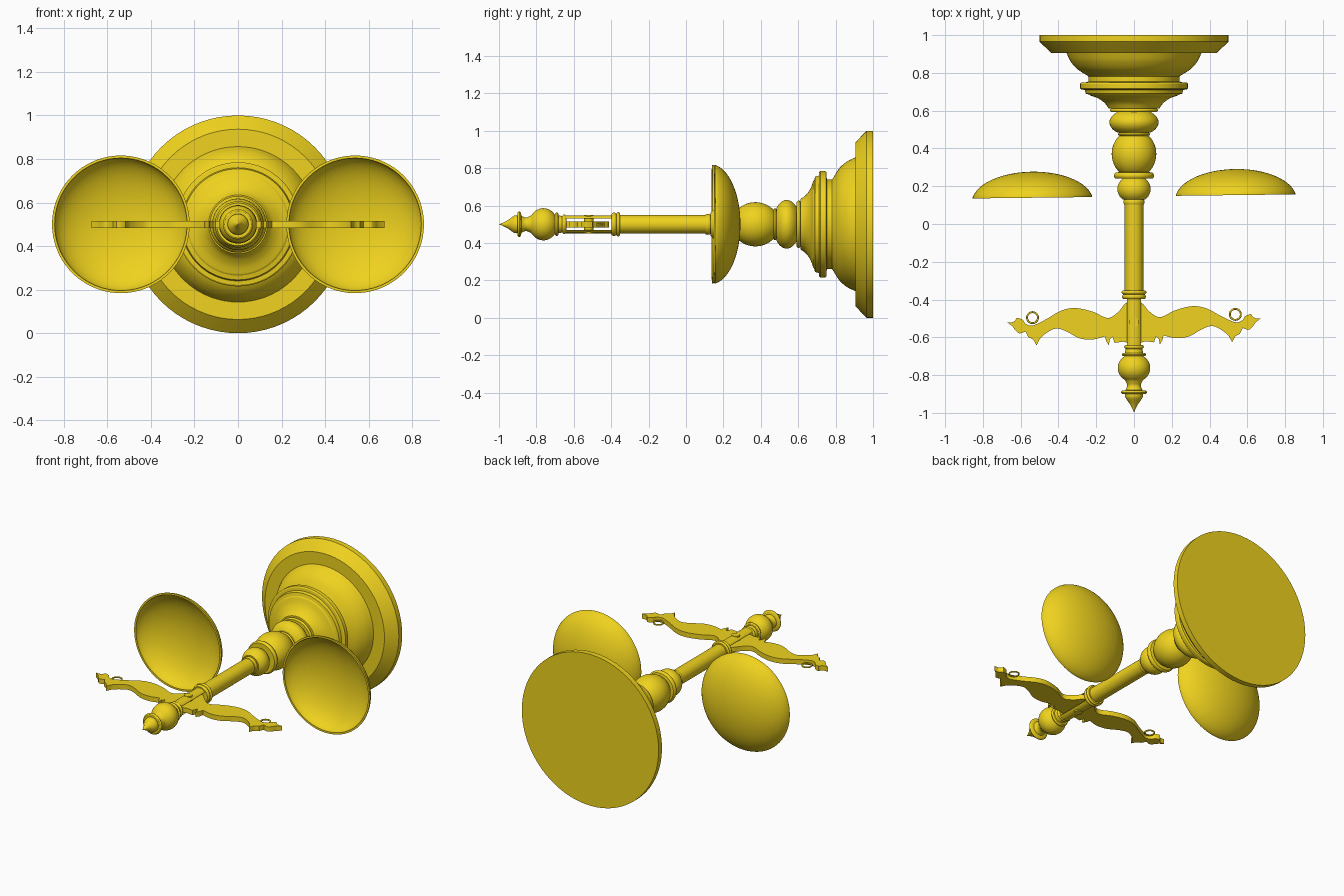
import bpy, bmesh, math
from mathutils import Vector, Matrix

if "Cube" in bpy.data.objects:
    bpy.data.objects.remove(bpy.data.objects["Cube"])

gold = bpy.data.materials.new("brass_yellow")
gold.diffuse_color = (0.87, 0.65, 0.013, 1)
gold.use_nodes = True
gold.node_tree.nodes["Principled BSDF"].inputs["Base Color"].default_value = gold.diffuse_color
CZ = 0.5                      # height of the main axis, which runs along y


def finish(name, bm, angle=30):
    bmesh.ops.remove_doubles(bm, verts=bm.verts, dist=1e-5)
    bmesh.ops.recalc_face_normals(bm, faces=bm.faces)
    me = bpy.data.meshes.new(name)
    bm.to_mesh(me)
    bm.free()
    ob = bpy.data.objects.new(name, me)
    bpy.context.collection.objects.link(ob)
    me.materials.append(gold)
    bpy.ops.object.select_all(action='DESELECT')
    ob.select_set(True)
    bpy.context.view_layer.objects.active = ob
    bpy.ops.object.shade_smooth_by_angle(angle=math.radians(angle))
    return ob


def lathe(name, prof, cx=0, seg=72):
    """Revolve (radius, y) points around a line parallel to y."""
    bm = bmesh.new()
    vs = [bm.verts.new((cx + r, y, CZ)) for r, y in prof]
    es = [bm.edges.new(p) for p in zip(vs, vs[1:])]
    bmesh.ops.spin(bm, geom=vs + es, cent=(cx, 0, CZ), axis=(0, 1, 0),
                   angle=math.tau, steps=seg, use_duplicate=False)
    return finish(name, bm)


def slab(name, outline, axis, lo, hi):
    """Extrude a flat outline along z (x,y points) or along y (x,z points)."""
    bm = bmesh.new()
    put = (lambda a, b: (a, b, lo)) if axis == 'z' else (lambda a, b: (a, lo, b))
    f = bm.faces.new([bm.verts.new(put(a, b)) for a, b in outline])
    ext = bmesh.ops.extrude_face_region(bm, geom=[f])
    d = Vector((0, 0, hi - lo)) if axis == 'z' else Vector((0, hi - lo, 0))
    bmesh.ops.translate(bm, vec=d, verts=[v for v in ext['geom'] if isinstance(v, bmesh.types.BMVert)])
    return finish(name, bm)


def bulge(y0, y1, r_max, r_end, n=14):
    """Rounded bead going from y0 down to y1."""
    t = math.acos(r_end / r_max)
    k = (y0 - y1) / 2 / math.sin(t)
    return [(r_max * math.cos(a), (y0 + y1) / 2 - k * math.sin(a))
            for a in (-t + 2 * t * i / n for i in range(n + 1))]


def collar(y0, y1, r, lip=0.008):
    return bulge(y0, y1, r, r - lip, 6)


def spline(pts, n=6):
    """Catmull-Rom curve through the points."""
    p = [Vector(q) for q in [pts[0]] + pts + [pts[-1]]]
    out = []
    for a, b, c, d in zip(p, p[1:], p[2:], p[3:]):
        for i in range(n):
            t = i / n
            out.append(0.5 * (2 * b + (c - a) * t + (2 * a - 5 * b + 4 * c - d) * t * t
                              + (3 * b - a - 3 * c + d) * t ** 3))
    return [tuple(q) for q in out] + [pts[-1]]


# Stepped round base
lathe("base", [(0, 1), (0.5, 1), (0.5, 0.965), (0.49, 0.955), (0.437, 0.905), (0.357, 0.905)]
      + spline([(0.355, 0.9), (0.335, 0.86), (0.3, 0.82), (0.245, 0.785)])
      + [(0.24, 0.78), (0.24, 0.755), (0.255, 0.75), (0.28, 0.75), (0.285, 0.742), (0.285, 0.718),
         (0.278, 0.712), (0.26, 0.71), (0.255, 0.69), (0.235, 0.685)]
      + spline([(0.23, 0.68), (0.19, 0.665), (0.155, 0.64), (0.135, 0.612)]) + [(0, 0.612)])

# Turned column with beads and collars
lathe("column", [(0, 0.615)] + collar(0.612, 0.592, 0.127) + bulge(0.592, 0.485, 0.13, 0.09)
      + collar(0.485, 0.467, 0.085) + bulge(0.467, 0.275, 0.118, 0.078, 20)
      + collar(0.272, 0.24, 0.106) + bulge(0.24, 0.13, 0.088, 0.06)
      + collar(0.13, 0.103, 0.056, 0.004) + [(0.049, 0.103), (0.049, -0.352)]
      + collar(-0.352, -0.372, 0.066) + collar(-0.372, -0.398, 0.063) + [(0, -0.398)])

# Finial at the tip
lathe("finial", [(0, -0.64)] + collar(-0.64, -0.662, 0.052) + [(0.044, -0.662), (0.048, -0.682)]
      + collar(-0.682, -0.7, 0.064) + bulge(-0.7, -0.825, 0.086, 0.05)
      + spline([(0.046, -0.83), (0.036, -0.855), (0.045, -0.88)])
      + collar(-0.882, -0.9, 0.069)
      + spline([(0.048, -0.9), (0.045, -0.92), (0.022, -0.953), (0.008, -0.98), (0, -1)]))

# Fork prongs that hold the beam (slices of the round shaft)
t0 = math.asin(0.03 / 0.048)
arc = [t0 + (math.pi - 2 * t0) * i / 12 for i in range(13)]
for side, word in ((1, "upper"), (-1, "lower")):
    slab(word + "_fork_prong", [(0.048 * math.cos(a), CZ + side * 0.048 * math.sin(a)) for a in arc],
         'y', -0.645, -0.393)

# Tilt shared by the beam and its hanging loops
tilt = (Matrix.Translation((0, -0.52, 0)) @ Matrix.Rotation(0.016, 4, 'Z')
        @ Matrix.Translation((0, 0.52, 0)))

# Scrolled beam: right half outline, mirrored to the left
half = (spline([(0.03, -0.412), (0.05, -0.425), (0.085, -0.467), (0.14, -0.495), (0.22, -0.46),
                (0.31, -0.44), (0.385, -0.453), (0.465, -0.497), (0.535, -0.528), (0.572, -0.52),
                (0.59, -0.497), (0.62, -0.486)])
        + spline([(0.628, -0.5), (0.645, -0.51), (0.672, -0.51)])
        + spline([(0.645, -0.53), (0.612, -0.568), (0.575, -0.56)])
        + spline([(0.56, -0.59), (0.535, -0.605), (0.518, -0.635)])
        + spline([(0.5, -0.6), (0.465, -0.57), (0.415, -0.547), (0.36, -0.562), (0.29, -0.6),
                  (0.22, -0.608), (0.155, -0.592)])
        + [(0.15, -0.615), (0.135, -0.64), (0.13, -0.61), (0.115, -0.595), (0.105, -0.628),
           (0.06, -0.622), (0.03, -0.63)])
beam = slab("beam", half + [(-x, y) for x, y in reversed(half)], 'z', CZ - 0.016, CZ + 0.016)
beam.data.transform(tilt)

# Pivot pin through fork and beam
bm = bmesh.new()
bmesh.ops.create_cone(bm, cap_ends=True, segments=32, radius1=0.025, radius2=0.025, depth=0.1,
                      matrix=Matrix.Translation((0, -0.52, CZ)))
finish("pivot_pin", bm)

# Hanging loops and dished pans on each side
R, H, top = 0.316, 0.132, math.radians(80)


def dish(r, h, y, n=18):
    c = math.cos(top)
    return [(r * math.sin(top * i / n) / math.sin(top),
             y + h * (math.cos(top * i / n) - c) / (1 - c)) for i in range(n + 1)]


for side, word in ((-1, "left"), (1, "right")):
    bpy.ops.mesh.primitive_torus_add(location=(0, 0, 0), major_radius=0.029, minor_radius=0.005,
                                     major_segments=32, minor_segments=10)
    ring = bpy.context.object
    ring.name = word + "_loop"
    ring.data.materials.append(gold)
    ring.data.transform(tilt @ Matrix.Translation((side * 0.537, -0.487, CZ)))
    bpy.ops.object.shade_smooth_by_angle(angle=math.radians(60))
    rim_y = 0.152 + side * 0.007
    pan = lathe(word + "_pan", dish(R, H, rim_y) + [(R, rim_y - 0.006), (R - 0.012, rim_y - 0.006)]
                + dish(R - 0.012, H - 0.01, rim_y)[::-1], cx=side * 0.538)
    spot = Vector((side * 0.538, rim_y, CZ))
    pan.data.transform(Matrix.Translation(spot) @ Matrix.Rotation(0.012, 4, 'Z')
                       @ Matrix.Translation(-spot))
